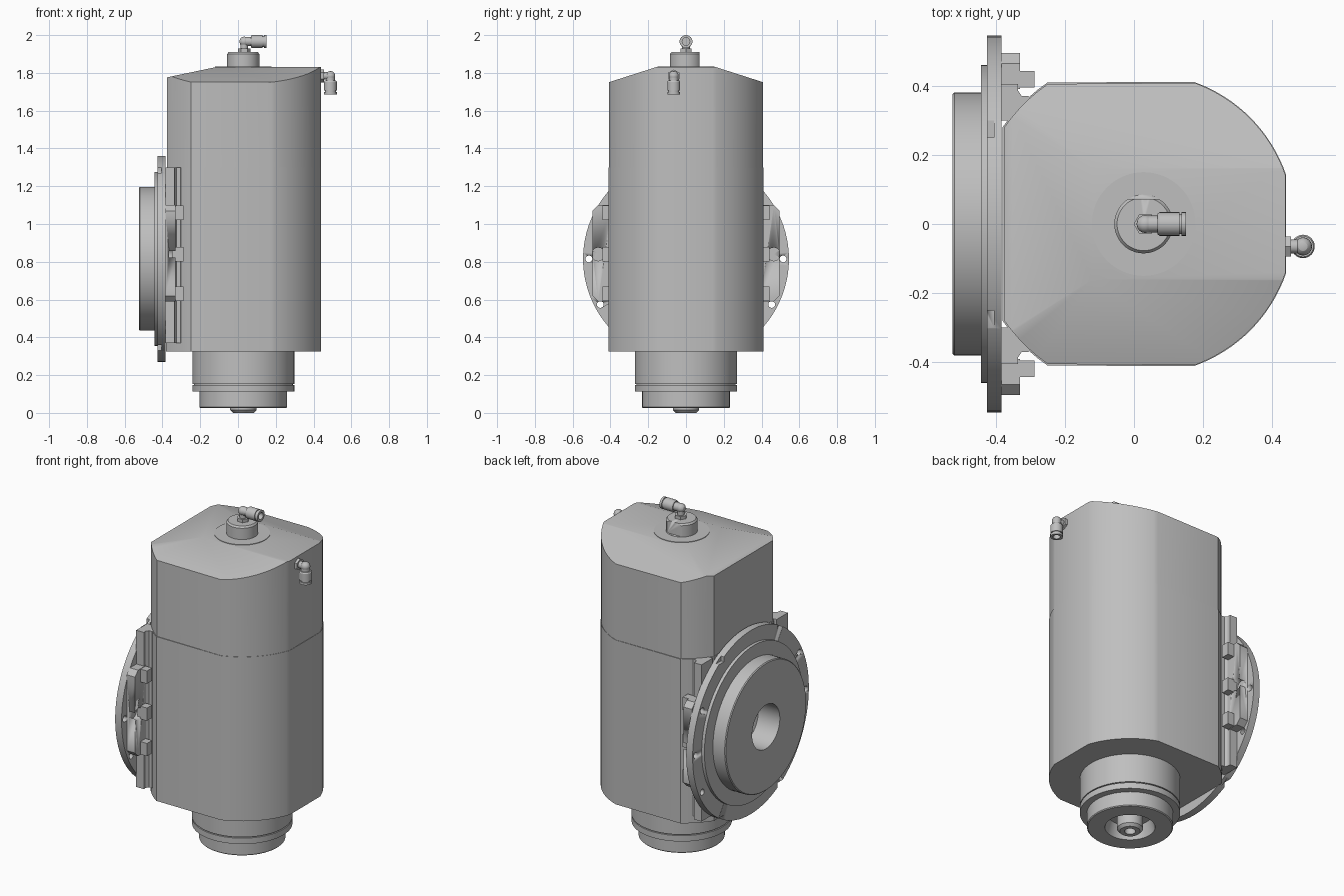
import bpy, bmesh
from math import sin, cos, radians, atan2, pi
from mathutils import Vector, Matrix

cube = bpy.data.objects.get("Cube")
if cube:
    bpy.data.objects.remove(cube, do_unlink=True)

grey = bpy.data.materials.new("machined grey")
grey.use_nodes = True
grey.diffuse_color = (0.52, 0.52, 0.52, 1)
grey.node_tree.nodes["Principled BSDF"].inputs["Base Color"].default_value = (0.52, 0.52, 0.52, 1)

AXIS_X = 0.028      # spindle centre line
FLANGE_Z = 0.815    # mounting flange centre
UP, RIGHT, DOWN = (0, 0, 1), (1, 0, 0), (0, 0, -1)


def finish(name, bm):
    bmesh.ops.remove_doubles(bm, verts=bm.verts, dist=1e-5)
    bmesh.ops.recalc_face_normals(bm, faces=bm.faces)
    mesh = bpy.data.meshes.new(name)
    bm.to_mesh(mesh)
    bm.free()
    mesh.materials.append(grey)
    ob = bpy.data.objects.new(name, mesh)
    bpy.context.collection.objects.link(ob)
    bpy.ops.object.select_all(action='DESELECT')
    ob.select_set(True)
    bpy.context.view_layer.objects.active = ob
    bpy.ops.object.shade_smooth_by_angle(angle=radians(25))
    return ob


def lathe(name, profile, origin, axis=UP, segs=64):
    """Revolve (radius, height) points about an axis; closed if it starts off axis."""
    bm = bmesh.new()
    turn = Vector(UP).rotation_difference(Vector(axis)).to_matrix().to_4x4()
    place = Matrix.Translation(origin) @ turn
    rings = []
    for r, h in profile:
        if r == 0:
            rings.append([bm.verts.new(place @ Vector((0, 0, h)))] * segs)
        else:
            rings.append([bm.verts.new(place @ Vector((r * cos(2 * pi * i / segs),
                          r * sin(2 * pi * i / segs), h))) for i in range(segs)])
    if profile[0][0]:
        rings.append(rings[0])
    for a, b in zip(rings, rings[1:]):
        for i in range(segs):
            j = (i + 1) % segs
            bm.faces.new(list(dict.fromkeys((a[i], a[j], b[j], b[i]))))
    return finish(name, bm)


def cylinder(name, r, h0, h1, origin, axis=UP, segs=32):
    return lathe(name, [(0, h0), (r, h0), (r, h1), (0, h1)], origin, axis, segs)


def prism(name, outline, z0, z1, planes=()):
    """Extrude an (x, y) outline, then trim it with (point, normal) planes."""
    bm = bmesh.new()
    face = bm.faces.new([bm.verts.new((x, y, z0)) for x, y in outline])
    ext = bmesh.ops.extrude_face_region(bm, geom=[face])['geom']
    bmesh.ops.translate(bm, verts=[v for v in ext if isinstance(v, bmesh.types.BMVert)],
                        vec=(0, 0, z1 - z0))
    for point, normal in planes:
        cut = bmesh.ops.bisect_plane(bm, geom=bm.verts[:] + bm.edges[:] + bm.faces[:],
                                     plane_co=point, plane_no=normal, clear_outer=True)
        edges = [e for e in cut['geom_cut'] if isinstance(e, bmesh.types.BMEdge)]
        bmesh.ops.edgeloop_fill(bm, edges=edges)
    return finish(name, bm)


def box(name, x0, x1, y0, y1, z0, z1):
    return prism(name, [(x0, y0), (x1, y0), (x1, y1), (x0, y1)], z0, z1)


def cut(target, cutter):
    mod = target.modifiers.new("cut", 'BOOLEAN')
    mod.operation, mod.solver, mod.object = 'DIFFERENCE', 'EXACT', cutter
    bpy.context.view_layer.objects.active = target
    bpy.ops.object.modifier_apply(modifier=mod.name)
    bpy.data.objects.remove(cutter, do_unlink=True)


def arc(radius, start, end, n):
    return [(AXIS_X + radius * cos(start + (end - start) * i / n),
             radius * sin(start + (end - start) * i / n)) for i in range(n + 1)]


def housing_outline(inset):
    """Rounded nose on +x, flat sides, turned corners and flat back on -x."""
    half = 0.41 - inset
    big, small = 0.495 - inset, 0.436 - inset / 2
    nose = arc(small, atan2(0.14, 0.407), atan2(half, 0.146), 16)
    corner = arc(big, atan2(half, -0.278), atan2(0.28, -0.408), 5)
    upper = nose + corner
    return upper + [(x, -y) for x, y in reversed(upper)]


# Housing: lower casing and slightly slimmer upper casing with sloped roof
lower = prism("lower_housing", housing_outline(0), 0.325, 1.3)
roof = [((0, s * 0.16, 1.83), (0, s * 0.32, 1)) for s in (1, -1)]
roof.append(((-0.12, 0, 1.83), (-0.21, 0, 1)))
prism("upper_housing", housing_outline(0.004), 1.3, 1.83, roof)
cut(lower, cylinder("socket_cutter", 0.11, -0.05, 0.14, (-0.38, 0, FLANGE_Z), RIGHT, 6))

# Spindle nose with grooves, open bore and hollow drawbar
lathe("spindle_nose", [(0, 0.33), (0.27, 0.33), (0.27, 0.153), (0.262, 0.153), (0.262, 0.147),
      (0.27, 0.147), (0.27, 0.112), (0.232, 0.112), (0.232, 0.03), (0.227, 0.025),
      (0.135, 0.025), (0.115, 0.1), (0, 0.1)], (AXIS_X, 0, 0))
lathe("drawbar", [(0, 0.1), (0.07, 0.1), (0.07, 0.015), (0.055, 0), (0.03, 0),
      (0.03, 0.05), (0, 0.05)], (AXIS_X, 0, 0), segs=32)

# Top cover and rotary cap with two wrench flats
cylinder("top_cover", 0.15, 1.82, 1.833, (AXIS_X, 0, 0), segs=64)
cap = lathe("top_cap", [(0, 1.82), (0.085, 1.82), (0.085, 1.9), (0.077, 1.91), (0, 1.91)],
            (AXIS_X, 0, 0), segs=48)
cut(cap, box("flat_cutter", -0.2, 0.2, 0.072, 0.2, 1.835, 2))


# Elbow air fittings: threaded stem, round elbow, push-in collar
def elbow(name, corner, stem_dir, stem_len, out_dir, collar_start, collar_end):
    bend = Vector(corner)
    base = bend - Vector(stem_dir) * stem_len
    cylinder(name + "_stem", 0.02, 0, stem_len, base, stem_dir, 24)
    cylinder(name + "_nut", 0.034, 0, stem_len * 0.38, base, stem_dir, 6)
    lathe(name + "_bend", [(0, -0.026)] + [(0.026 * cos(radians(a)), 0.026 * sin(radians(a)))
          for a in range(-60, 61, 20)] + [(0, 0.026)], bend, out_dir, 24)
    cylinder(name + "_arm", 0.024, 0, collar_start, bend, out_dir, 24)
    s, e = collar_start, collar_end
    lathe(name + "_collar", [(0, s), (0.03, s), (0.034, s + 0.006), (0.034, e - 0.02),
          (0.029, e - 0.02), (0.029, e - 0.014), (0.034, e - 0.014), (0.034, e),
          (0.02, e), (0.02, e - 0.03), (0, e - 0.03)], bend, out_dir, 32)


elbow("top_fitting", (AXIS_X + 0.005, 0, 1.966), UP, 0.06, RIGHT, 0.035, 0.118)
elbow("side_fitting", (0.489, -0.065, 1.784), RIGHT, 0.056, DOWN, 0.025, 0.098)

# Mounting flange on the -x side: bored, drilled and notched
flange = lathe("flange", [(0.13, 0), (0.545, 0), (0.545, 0.042), (0.13, 0.042)],
               (-0.425, 0, FLANGE_Z), RIGHT, 96)
for side in (1, -1):
    for angle in (-28, 0, 28):
        a = radians(angle)
        cut(flange, cylinder("bolt_cutter", 0.018, -0.1, 0.1,
            (-0.4, side * 0.514 * cos(a), FLANGE_Z + 0.514 * sin(a)), RIGHT, 16))
    for end in (1, -1):
        y, z = side * 0.28, FLANGE_Z + end * 0.49
        cut(flange, box("notch_cutter", -0.5, -0.405, y - 0.03, y + 0.03, z - 0.035, z + 0.035))
lathe("flange_boss", [(0.13, 0), (0.375, 0), (0.38, 0.005), (0.38, 0.082), (0.46, 0.082),
      (0.46, 0.1), (0.13, 0.1)], (-0.525, 0, FLANGE_Z), RIGHT, 96)

# Guide rails and clamps along both edges of the flange
for side, label in ((1, "back"), (-1, "front")):
    rail = [(-0.385, 0.3), (-0.385, 0.405), (-0.335, 0.405), (-0.335, 0.385),
            (-0.325, 0.37), (-0.305, 0.37), (-0.29, 0.355), (-0.36, 0.3)]
    prism(label + "_rail", [(x, side * y) for x, y in rail], 0.37, 1.3)
    edge = 0.495
    corners = [((0, side * edge, z), (0, side, s)) for z, s in ((1.07, 1), (0.62, -1))]
    ys = sorted((side * 0.39, side * edge))
    plate = [(-0.385, ys[0]), (-0.33, ys[0]), (-0.33, ys[1]), (-0.385, ys[1])]
    bar = prism(label + "_clamp_bar", plate, 0.59, 1.1, corners)
    for i, z in enumerate((0.63, 0.84, 1.06)):
        y0, y1 = sorted((side * 0.395, side * 0.443))
        box(f"{label}_clamp_{i + 1}", -0.35, -0.288, y0, y1, z - 0.038, z + 0.038)
    cut(bar, cylinder("scallop_cutter", 0.035, -0.01, 0.1,
                      (-0.355, side * 0.465, 0.84), RIGHT, 24))
